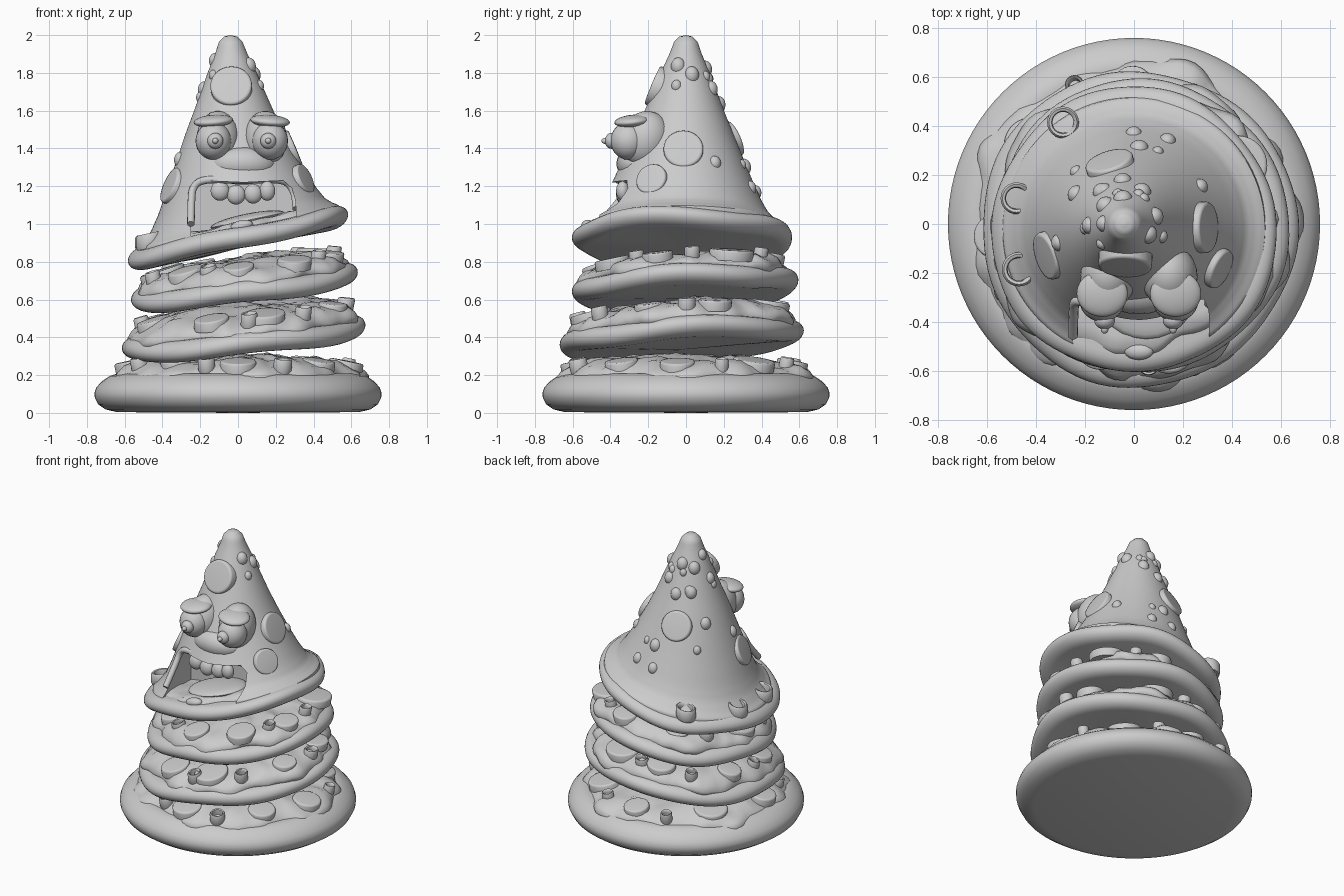
import bpy, bmesh, math, random
from mathutils import Matrix, Vector, noise

if "Cube" in bpy.data.objects:
    bpy.data.objects.remove(bpy.data.objects["Cube"])

random.seed(4)
TAU = math.tau


def finish(name, bm, mat=Matrix(), sharp=50):
    bm.transform(mat)
    bmesh.ops.recalc_face_normals(bm, faces=bm.faces[:])
    for f in bm.faces:
        f.smooth = True
    me = bpy.data.meshes.new(name)
    bm.to_mesh(me)
    bm.free()
    me.set_sharp_from_angle(angle=math.radians(sharp))
    ob = bpy.data.objects.new(name, me)
    bpy.context.collection.objects.link(ob)
    return ob


def lathe(name, rows, mat=Matrix(), n=32, closed=False, point=None, sharp=50):
    """Revolve (radius, z) rows; point(a, r, z) may bend each vertex."""
    point = point or (lambda a, r, z: (r * math.cos(a), r * math.sin(a), z))
    bm = bmesh.new()
    rings = []
    for r, z in rows:
        count = 1 if r == 0 else n
        rings.append([bm.verts.new(point(TAU * i / n, r, z)) for i in range(count)])
    pairs = list(zip(rings, rings[1:])) + ([(rings[-1], rings[0])] if closed else [])
    for a, b in pairs:
        for i in range(n):
            j = (i + 1) % n
            vs = [a[i % len(a)], a[j % len(a)], b[j % len(b)], b[i % len(b)]]
            bm.faces.new(list(dict.fromkeys(vs)))
    return finish(name, bm, mat, sharp)


def blob(name, loc, scale, rot=0, tip=0):
    bm = bmesh.new()
    bmesh.ops.create_uvsphere(bm, u_segments=24, v_segments=14, radius=1)
    mat = (Matrix.Translation(loc) @ Matrix.Rotation(rot, 4, 'Y') @ Matrix.Rotation(tip, 4, 'X')
           @ Matrix.Diagonal((*scale, 1)))
    return finish(name, bm, mat)


def tube(name, pts, radius):
    cu = bpy.data.curves.new(name, 'CURVE')
    cu.dimensions = '3D'
    cu.bevel_depth, cu.bevel_resolution, cu.use_fill_caps = radius, 4, True
    sp = cu.splines.new('NURBS')
    sp.points.add(len(pts) - 1)
    for p, co in zip(sp.points, pts):
        p.co = (*co, 1)
    sp.use_endpoint_u, sp.order_u = True, 3
    ob = bpy.data.objects.new(name, cu)
    bpy.context.collection.objects.link(ob)
    return ob


def sausage(name, mat, r):
    lathe(name, [(0, -.04), (r, -.04), (r, .006), (r * .95, .015), (r * .85, .016), (0, .018)], mat, 32, sharp=70)


def olive(name, mat, r):
    lathe(name, [(r * .9, -.04), (r, -.02), (r, .03), (r * .88, .04), (r * .72, .036),
                 (r * .66, .02), (r * .66, -.04)], mat, 24, closed=True)


def shear(cx, cy, z, sx, sy):
    return Matrix(((1, 0, 0, cx), (0, 1, 0, cy), (sx, sy, 1, z), (0, 0, 0, 1)))


def cheese(name, R, mat, top, seed, amp, dome):
    def point(a, r, z):
        w = 1 + .03 * math.sin(5 * a + seed) + .022 * math.sin(9 * a + 2 * seed) + .012 * math.sin(17 * a)
        x, y = r * w * math.cos(a), r * w * math.sin(a)
        bump = noise.noise(Vector((x * 6, y * 6, seed))) + .5 * noise.noise(Vector((x * 16, y * 16, seed)))
        return x, y, z + (amp * bump if r else 0)
    rows = [(0, top - .1), (R * .97, top - .1), (R * 1.0, top - .085), (R * 1.01, top - .06),
            (R * .98, top - .03), (R * .93, top - .005)]
    rows += [(R * k / 12, top + dome * (1 - (k / 12) ** 2)) for k in range(10, 0, -1)] + [(0, top + dome)]
    lathe(name, rows, mat, 120, point=point, sharp=80)


# Tilted pizza layers: centre x, y, bottom z, slopes, radius, thickness, cheese radius, top, dome
layers = {
    "base": (0, 0, 0, 0, 0, .76, .2, .66, .245, .06),
    "lower": (.02, -.02, .335, .095, .055, .645, .12, .6, .175, .07),
    "middle": (.03, -.01, .605, .12, .05, .6, .12, .555, .17, .05),
    "upper": (0, -.025, .87, .21, 0, .583, .115, .51, .135, .0),
}
for k, (name, (cx, cy, z, sx, sy, R, h, cr, top, dome)) in enumerate(layers.items()):
    M = shear(cx, cy, z, sx, sy)
    wob = 0 if name == "base" else .012

    def crust(a, r, zz):
        f = 1 + wob * math.sin(3 * a + k) + wob * .5 * math.sin(7 * a + 2 * k)
        return r * f * math.cos(a), r * f * math.sin(a), zz + wob * (r / R) ** 2 * math.sin(4 * a + k)
    w = .13 if name == "base" else h * .6
    arc = [(R - w + w * math.cos(t), h * .48 + h * .48 * math.sin(t))
           for t in [math.radians(-90 + 15 * i) for i in range(13)]]
    if name == "base":
        arc = [(.64, .004), (.7, .018), (.74, .045), (.758, .08), (.76, .105), (.75, .135), (.72, .168),
               (.68, .195), (.64, .208)]
    lathe(name + "_crust", [(0, 0)] + arc + [(R - w - .05, h * .98), (0, h)], M, 96, point=crust)
    cheese(name + "_cheese", cr, M, top, k + 1.3, .015 if name == "upper" else .03, dome)
    if name == "upper":
        continue

    def seat(a, rr, sink):
        up = top + dome * (1 - (rr / cr) ** 2) - sink
        return (M @ Matrix.Translation((rr * math.cos(a), rr * math.sin(a), up))
                @ Matrix.Rotation(a, 4, 'Z') @ Matrix.Rotation(.2, 4, 'Y'))
    # Sausage slices and small olive rings round the rim of the layer
    for i in range(8):
        a = TAU * i / 8 + k * 1.1 + random.uniform(-.15, .15)
        sausage(name + "_sausage", seat(a, cr - random.uniform(.08, .14), .0), random.uniform(.075, .12))
        if i % 4 != 3:
            olive(name + "_olive", seat(a + TAU / 16, cr - random.uniform(.04, .09), .005),
                  random.uniform(.035, .05))

# Olives on the brim of the upper layer
M = shear(0, -.025, .87, .21, 0)
for x, y, r in ((-.48, .13, .065), (-.47, -.16, .07), (-.29, .44, .065)):
    olive("brim_olive", M @ Matrix.Translation((x, y, .14)), r)

# Cone head
prof = [(.5, .93), (.54, .96), (.535, .985), (.5, 1.01), (.46, 1.05), (.42, 1.12), (.36, 1.25), (.295, 1.4),
        (.21, 1.6), (.13, 1.8), (.086, 1.9), (.062, 1.965), (.035, 1.992), (0, 2.0)]


def cone_point(a, r, z):
    s = .21 * max(0, min(1, (1.5 - z) / .5))
    x = r * math.cos(a)
    up = max(0, min(1, (z - 1.1) / .9))
    return x - .04 * up, r * math.sin(a) - .02 * (1 - up), z + s * x


def on_cone(a, z):
    for (r0, z0), (r1, z1) in zip(prof, prof[1:]):
        if z0 <= z <= z1:
            return Vector(cone_point(a, r0 + (r1 - r0) * (z - z0) / (z1 - z0), z))


def front(x, z, out=0):
    p = min((on_cone(math.radians(-d), z) for d in range(10, 171)), key=lambda q: abs(q.x - x))
    return p.x, p.y - out, z


rows = [(0, .92)]
for (r0, z0), (r1, z1) in zip(prof, prof[1:]):
    rows += [(r0 + (r1 - r0) * t / 3, z0 + (z1 - z0) * t / 3) for t in range(3)]
head = lathe("cone_head", rows + [prof[-1]], n=96, point=cone_point)

# Open mouth cut into the head
outline = [(-.25, .84), (-.25, 1.1), (-.235, 1.18), (-.19, 1.23), (.03, 1.22), (.24, 1.23),
           (.285, 1.19), (.305, 1.12), (.31, .95)]
bm = bmesh.new()
near = [bm.verts.new((x, -.8, z)) for x, z in outline]
far = [bm.verts.new((x, -.17, z)) for x, z in outline]
bm.faces.new(near)
bm.faces.new(far[::-1])
for i in range(len(outline)):
    j = (i + 1) % len(outline)
    bm.faces.new((near[j], near[i], far[i], far[j]))
cutter = finish("mouth_cutter", bm)
cutter.hide_render = True
mod = head.modifiers.new("mouth", 'BOOLEAN')
mod.object, mod.operation, mod.solver = cutter, 'DIFFERENCE', 'EXACT'
bpy.context.view_layer.objects.active = head
bpy.ops.object.modifier_apply(modifier="mouth")
bpy.data.objects.remove(cutter)
head.data.set_sharp_from_angle(angle=math.radians(50))

# Lip, muzzle, teeth and tongue
tube("upper_lip", [front(x, z, -.012) for x, z in ((-.25, 1.0), (-.25, 1.12), (-.24, 1.2), (-.18, 1.24),
     (.03, 1.23), (.23, 1.24), (.285, 1.2), (.305, 1.13), (.31, 1.08))], .02)
blob("muzzle", (.02, -.25, 1.31), (.18, .12, .1), tip=-.3)
for x, z, s in ((-.095, 1.175, .05), (-.01, 1.155, .05), (.08, 1.16, .048), (.155, 1.175, .042)):
    blob("tooth", (x, -.335, z), (s, .035, .052))
blob("tongue", (.05, -.3, 1.02), (.2, .17, .035), -.2)
blob("lip_bean", (.02, -.52, .99), (.06, .035, .03), -.2)

# Eyes, pupils, sockets and heavy lids
for side in (-1, 1):
    x = .02 + side * .15
    blob("eye_socket", (x - side * .025, -.215, 1.45), (.115, .13, .15), tip=-.3)
    blob("eyeball", (x, -.305, 1.44), (.095, .095, .1))
    blob("pupil", (x - side * .01, -.395, 1.44), (.042, .035, .042))
    blob("pupil_tip", (x - side * .01, -.428, 1.44), (.016, .02, .016))
    blob("eyelid", (x, -.285, 1.545), (.105, .095, .032), side * .08, .1)

# Sausage slices on the head
spots = []
for deg, z, r in ((-93, 1.73, .11), (0, 1.38, .105), (108, 1.45, .1), (198, 1.24, .1),
                  (-25, 1.19, .085)):
    a = math.radians(deg)
    p = on_cone(a, z)
    spots.append(p)
    nrm = Vector((math.cos(a), math.sin(a), .42))
    T = Matrix.Translation(p) @ nrm.to_track_quat('Z', 'Y').to_matrix().to_4x4()
    sausage("head_sausage", T, r)

# Cheese bumps: a cluster below the tip and a scatter over sides and back
places = [(TAU * i / 9 - .4, random.uniform(1.78, 1.87)) for i in range(7)]
places += [(math.radians(random.uniform(-30, 210)), random.uniform(1.15, 1.78)) for i in range(22)]
for a, z in places:
    p = on_cone(a, z)
    s = random.uniform(.024, .04)
    if min((p - q).length for q in spots) > .14:
        blob("cheese_bump", p - Vector((math.cos(a), math.sin(a), .4)) * s * .4, (s, s, s * 1.2))
